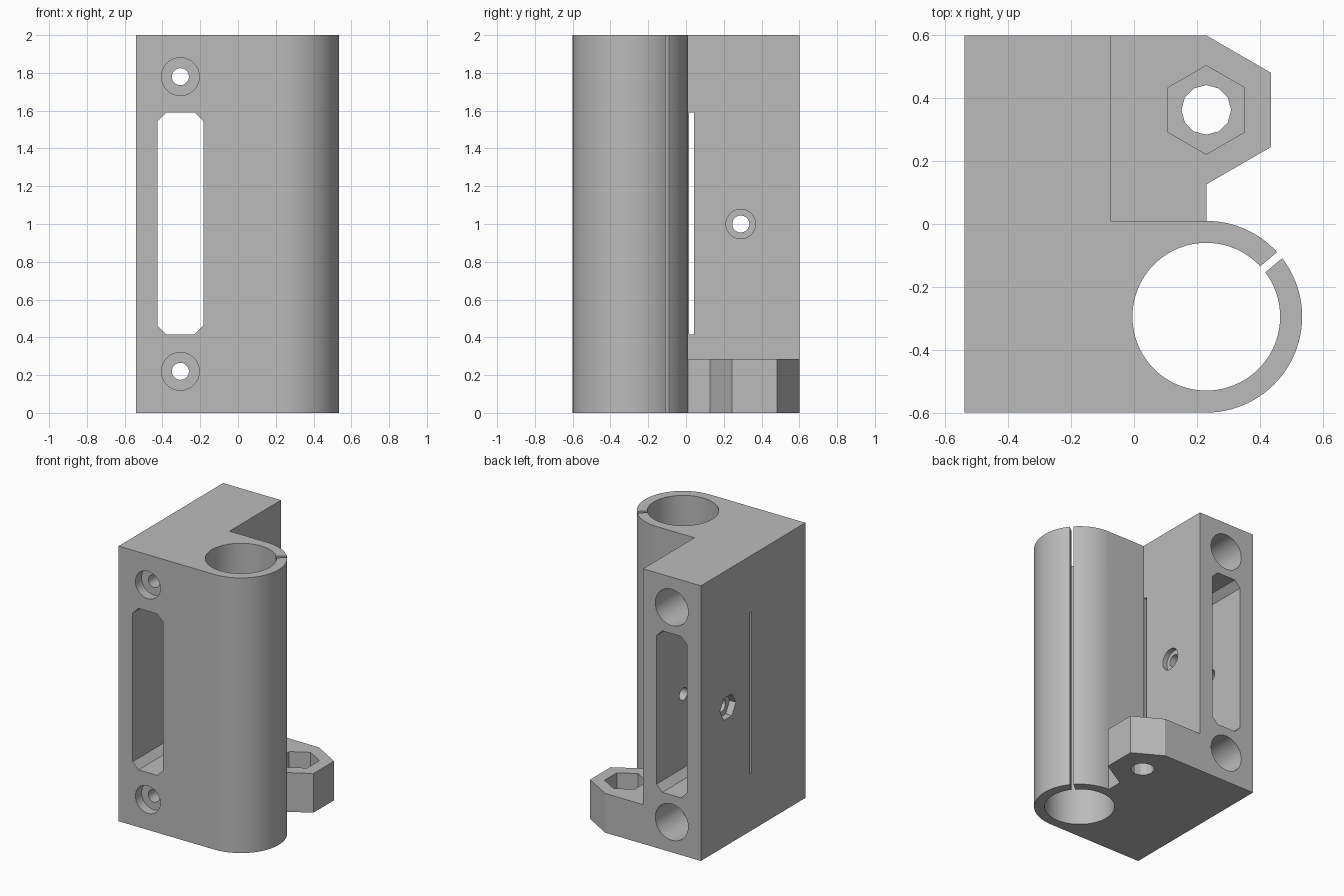
import bpy, bmesh, math
from math import cos, sin, radians
from mathutils import Vector

if "Cube" in bpy.data.objects:
    bpy.data.objects.remove(bpy.data.objects["Cube"], do_unlink=True)

grey = bpy.data.materials.new("light grey plastic")
grey.use_nodes = True
grey.diffuse_color = (0.5, 0.5, 0.5, 1)
grey.node_tree.nodes["Principled BSDF"].inputs["Base Color"].default_value = (0.5, 0.5, 0.5, 1)

# Map a flat profile point (u, v) and a depth w to space, by extrusion axis
PLACE = {"x": lambda u, v, w: (w, u, v),
         "y": lambda u, v, w: (u, w, v),
         "z": lambda u, v, w: (u, v, w)}


def prism(name, points, axis, start, end):
    """Extrude a closed profile along an axis."""
    bm = bmesh.new()
    face = bm.faces.new([bm.verts.new(PLACE[axis](u, v, start)) for u, v in points])
    step = Vector(PLACE[axis](0, 0, end - start))
    new = bmesh.ops.extrude_face_region(bm, geom=[face])["geom"]
    bmesh.ops.translate(bm, vec=step, verts=[g for g in new if isinstance(g, bmesh.types.BMVert)])
    bmesh.ops.recalc_face_normals(bm, faces=bm.faces)
    mesh = bpy.data.meshes.new(name)
    bm.to_mesh(mesh)
    bm.free()
    mesh.materials.append(grey)
    obj = bpy.data.objects.new(name, mesh)
    bpy.context.collection.objects.link(obj)
    return obj


def ring(centre, radius, sides=64, first=0, sweep=360):
    """Points on a circle or arc."""
    count = sides if sweep == 360 else sides + 1
    angles = [radians(first + sweep * i / sides) for i in range(count)]
    return [(centre[0] + radius * cos(a), centre[1] + radius * sin(a)) for a in angles]


def combine(target, tool, operation="DIFFERENCE"):
    """Apply a boolean and discard the tool."""
    tool.hide_render = True
    mod = target.modifiers.new(tool.name, "BOOLEAN")
    mod.operation, mod.object, mod.solver = operation, tool, "EXACT"
    bpy.context.view_layer.objects.active = target
    bpy.ops.object.modifier_apply(modifier=mod.name)
    bpy.data.objects.remove(tool, do_unlink=True)


ROD = (0.23, -0.295)     # clamp bore centre
NUT = (0.23, 0.363)      # ear centre
SCREW_X = -0.305         # screw and window centre line

# Main block with rounded clamp end
outline = [(-0.075, 0.6), (-0.54, 0.6), (-0.54, -0.6)]
outline += ring(ROD, 0.305, 48, -90, 180) + [(-0.075, 0.01)]
body = prism("clamp_bracket", outline, "z", 0, 2)

# Hexagonal ear at the foot
ear = [(-0.1, 0.6), (-0.1, -0.02), (0.23, -0.02)] + ring(NUT, 0.237, 3, -90, 180)
combine(body, prism("nut_ear", ear, "z", 0, 0.285), "UNION")

# Nut pocket and bolt hole in the ear
combine(body, prism("ear_pocket", ring(NUT, 0.141, 6, 30), "z", 0.14, 0.4))
combine(body, prism("ear_hole", ring(NUT, 0.079, 12), "z", -0.1, 0.2))

# Rod bore and its angled clamping slit
combine(body, prism("rod_bore", ring(ROD, 0.235, 96), "z", -0.1, 2.1))
along = Vector((cos(radians(40)), sin(radians(40))))
across = Vector((-along.y, along.x)) * 0.0125
slit = [Vector(ROD) + along * r + across * s for r, s in ((0.18, -1), (0.4, -1), (0.4, 1), (0.18, 1))]
combine(body, prism("clamp_slit", slit, "z", -0.1, 2.1))

# Chamfered window from front to back
half_w, half_h, cut = 0.122, 0.587, 0.047
corner = [(half_w, half_h - cut), (half_w - cut, half_h)]
window = corner + [(-u, v) for u, v in reversed(corner)]
window += [(-u, -v) for u, v in corner] + [(u, -v) for u, v in reversed(corner)]
window = [(SCREW_X + u, 1.003 + v) for u, v in window]
combine(body, prism("window", window, "y", -0.7, 0.7))

# Screw holes, counterbored in front and deeply bored at the back
for z in (0.22, 1.78):
    at = (SCREW_X, z)
    combine(body, prism("screw_hole", ring(at, 0.045, 32), "y", -0.7, 0.7))
    combine(body, prism("screw_head_recess", ring(at, 0.1), "y", -0.7, -0.53))
    combine(body, prism("back_bore", ring(at, 0.132), "y", 0.31, 0.7))

# Thin strap slot through both side walls
strap = [(0.017, 0.416), (0.042, 0.416), (0.042, 1.59), (0.017, 1.59)]
combine(body, prism("strap_slot", strap, "x", -0.7, 0.0))

# Cross screw with round recess and hexagonal nut recess
side = (0.29, 1.0)
combine(body, prism("cross_hole", ring(side, 0.045, 32), "x", -0.7, 0.1))
combine(body, prism("cross_head_recess", ring(side, 0.078, 48), "x", -0.11, 0.1))
combine(body, prism("cross_nut_recess", ring(side, 0.092, 6), "x", -0.7, -0.49))

# Smooth the round walls, keep edges sharp
bpy.ops.object.select_all(action="DESELECT")
body.select_set(True)
bpy.context.view_layer.objects.active = body
bpy.ops.object.shade_smooth_by_angle(angle=radians(20))
weighted = body.modifiers.new("flat_face_normals", "WEIGHTED_NORMAL")
weighted.keep_sharp = True
